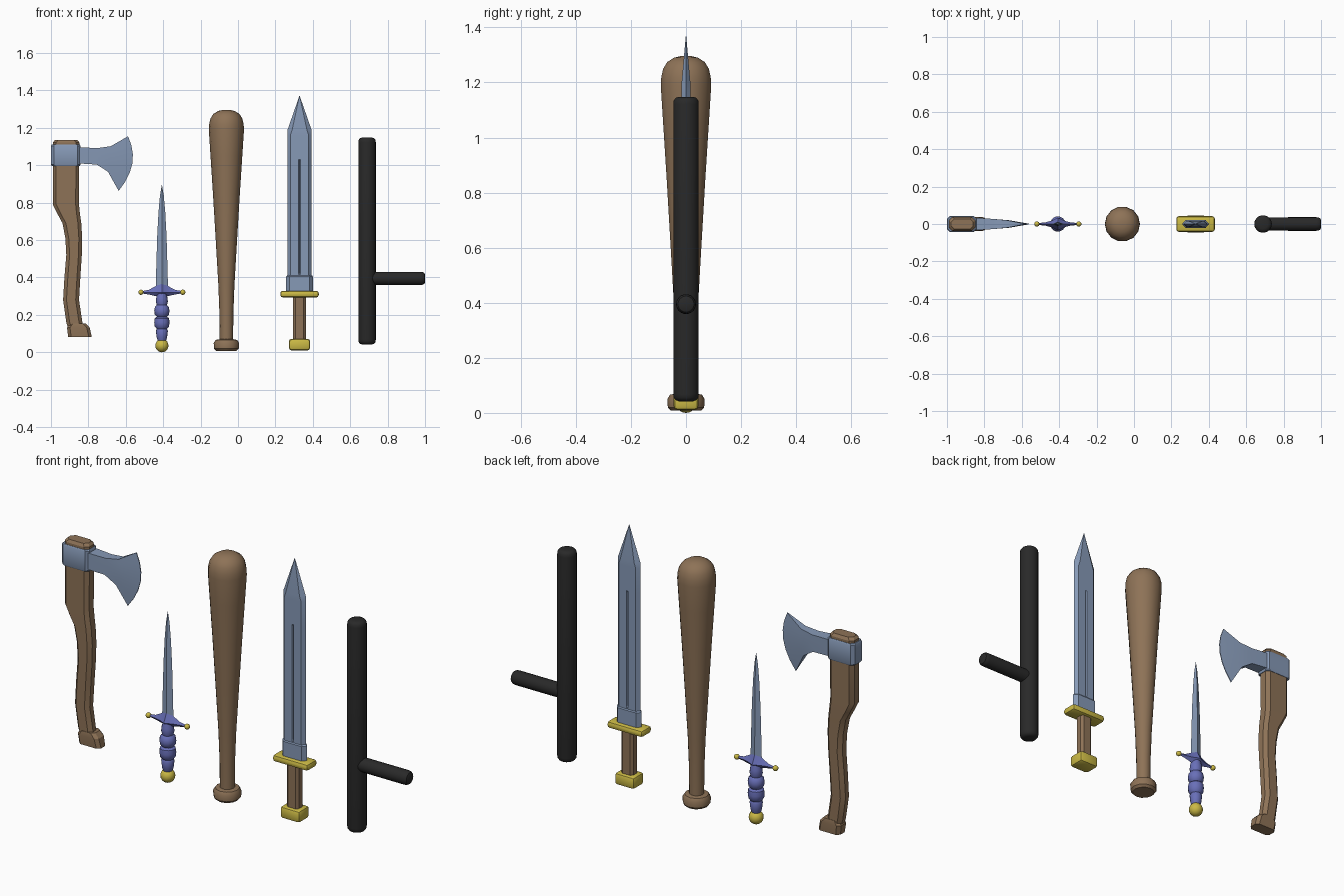
import bpy, bmesh, math
from mathutils import Vector

if "Cube" in bpy.data.objects:
    bpy.data.objects.remove(bpy.data.objects["Cube"])


def material(name, rgb):
    m = bpy.data.materials.new(name)
    m.diffuse_color = (*rgb, 1)
    m.use_nodes = True
    m.node_tree.nodes["Principled BSDF"].inputs["Base Color"].default_value = m.diffuse_color
    return m


WOOD = material("wood", (0.27, 0.17, 0.095))
STEEL = material("steel", (0.24, 0.32, 0.47))
GOLD = material("gold", (0.60, 0.49, 0.06))
BLUE = material("blue", (0.14, 0.16, 0.48))
BLACK = material("black", (0.022, 0.022, 0.022))


def finish(name, bm, mat, angle=35):
    bmesh.ops.remove_doubles(bm, verts=bm.verts, dist=1e-5)
    bmesh.ops.recalc_face_normals(bm, faces=bm.faces)
    me = bpy.data.meshes.new(name)
    bm.to_mesh(me)
    bm.free()
    me.materials.append(mat)
    me.shade_smooth()
    me.set_sharp_from_angle(angle=math.radians(angle))
    ob = bpy.data.objects.new(name, me)
    bpy.context.collection.objects.link(ob)
    return ob


def loft(name, rings, mat, angle=35):
    """Skin a list of equal-sized point rings and cap both ends."""
    bm = bmesh.new()
    vs = [[bm.verts.new(p) for p in r] for r in rings]
    n = len(vs[0])
    for a, b in zip(vs, vs[1:]):
        for i in range(n):
            j = (i + 1) % n
            bm.faces.new((a[i], a[j], b[j], b[i]))
    bm.faces.new(vs[0])
    bm.faces.new(vs[-1])
    return finish(name, bm, mat, angle)


def lathe(name, origin, profile, mat, n=16, axis='Z', angle=35):
    """Profile of (radius, height) turned round z or x."""
    o = Vector(origin)
    rings = []
    for r, h in profile:
        ring = []
        for k in range(n):
            a = 2 * math.pi * k / n
            c, s = r * math.cos(a), r * math.sin(a)
            ring.append(o + (Vector((c, s, h)) if axis == 'Z' else Vector((h, c, s))))
        rings.append(ring)
    return loft(name, rings, mat, angle)


def octagon(xl, xr, hy, z, c):
    return [(xl + c, -hy, z), (xr - c, -hy, z), (xr, -hy + c, z), (xr, hy - c, z),
            (xr - c, hy, z), (xl + c, hy, z), (xl, hy - c, z), (xl, -hy + c, z)]


def block(name, cx, hx, hy, z0, z1, bevel, mat):
    """Box with rounded edges."""
    bm = bmesh.new()
    bmesh.ops.create_cube(bm, size=1)
    for v in bm.verts:
        v.co = (cx + v.co.x * 2 * hx, v.co.y * 2 * hy, (z0 + z1) / 2 + v.co.z * (z1 - z0))
    bmesh.ops.bevel(bm, geom=bm.edges[:], offset=bevel, segments=2, profile=0.5, affect='EDGES')
    return finish(name, bm, mat)


def ball(name, pos, r, mat):
    bm = bmesh.new()
    bmesh.ops.create_uvsphere(bm, u_segments=14, v_segments=10, radius=r)
    bmesh.ops.translate(bm, verts=bm.verts, vec=pos)
    return finish(name, bm, mat)


# Axe: curved handle, end knob, collar and wedge blade
HANDLE = [(0.12, -0.905, -0.825, 0.031), (0.16, -0.918, -0.832, 0.031),
          (0.28, -0.935, -0.85, 0.032), (0.40, -0.928, -0.843, 0.033),
          (0.52, -0.918, -0.835, 0.034), (0.61, -0.923, -0.833, 0.035),
          (0.69, -0.938, -0.838, 0.036), (0.74, -0.965, -0.845, 0.037),
          (0.79, -0.99, -0.85, 0.037), (1.122, -0.99, -0.848, 0.037),
          (1.136, -0.978, -0.86, 0.028)]
loft("axe_handle", [octagon(l, r, h, z, 0.018) for z, l, r, h in HANDLE], WOOD, 30)
KNOB = [(0.083, -0.908, -0.782, 0.033), (0.132, -0.914, -0.793, 0.037),
        (0.155, -0.898, -0.815, 0.033)]
loft("axe_handle_knob", [octagon(l, r, h, z, 0.016) for z, l, r, h in KNOB], WOOD, 25)
COLLAR = [(0.997, 0.004), (1.003, 0), (1.104, 0), (1.11, 0.004)]
loft("axe_collar", [octagon(-1.0 + i, -0.842 - i, 0.043 - i, z, 0.015) for z, i in COLLAR], STEEL)
# (top x, top z, bottom x, bottom z, edge bulge, half thickness)
BLADE = [(-0.855, 1.096, -0.855, 1.010, 0, 0.034), (-0.75, 1.092, -0.755, 1.004, 0, 0.027),
         (-0.68, 1.102, -0.695, 0.965, 0.018, 0.020), (-0.588, 1.155, -0.638, 0.863, 0.048, 0.002)]
rings = []
for tx, tz, bx, bz, bulge, hy in BLADE:
    side = []
    for k in range(7):
        t = k / 6
        side.append((tx + (bx - tx) * t + bulge * 4 * t * (1 - t), tz + (bz - tz) * t))
    rings.append([(x, -hy, z) for x, z in side] + [(x, hy, z) for x, z in side[::-1]])
loft("axe_blade", rings, STEEL, 30)

# Dagger
DX = -0.407
ball("dagger_pommel", (DX, 0, 0.036), 0.036, GOLD)
GRIP = [(0.022, 0.062), (0.028, 0.08), (0.032, 0.115), (0.027, 0.125), (0.038, 0.138),
        (0.041, 0.16), (0.038, 0.182), (0.027, 0.19), (0.038, 0.202), (0.041, 0.222),
        (0.037, 0.242), (0.027, 0.252), (0.032, 0.27), (0.030, 0.29), (0.024, 0.315)]
lathe("dagger_grip", (DX, 0, 0), GRIP, BLUE, 14)
GUARD = [(0.112, 0.316, 0.326, 0.005), (0.07, 0.309, 0.334, 0.008), (0.035, 0.301, 0.353, 0.017),
         (0.015, 0.296, 0.374, 0.027)]
stations = [(-d, *r) for d, *r in GUARD] + [(0, 0.294, 0.392, 0.034)] + GUARD[::-1]
loft("dagger_guard", [[(DX + d, 0, lo), (DX + d, -h, 0.321), (DX + d, 0, hi), (DX + d, h, 0.321)]
                      for d, lo, hi, h in stations], BLUE, 25)
for s in (-1, 1):
    ball("dagger_guard_ball", (DX + s * 0.112, 0, 0.321), 0.014, GOLD)
DBLADE = [(0.33, 0.033, 0.013), (0.45, 0.030, 0.012), (0.62, 0.025, 0.011),
          (0.75, 0.018, 0.009), (0.84, 0.010, 0.005), (0.895, 0.0005, 0.0005)]
loft("dagger_blade", [[(DX - w, 0, z), (DX, -h, z), (DX + w, 0, z), (DX, h, z)]
                      for z, w, h in DBLADE], STEEL, 25)

# Bat
lathe("bat_knob", (-0.062, 0, 0), [(0.055, 0.008), (0.066, 0.02), (0.068, 0.05), (0.058, 0.066),
                                   (0.036, 0.07)], WOOD, 12)
BAT = [(0.036, 0.06), (0.037, 0.2), (0.043, 0.36), (0.057, 0.6), (0.072, 0.85), (0.085, 1.05),
       (0.094, 1.19), (0.092, 1.22), (0.085, 1.25), (0.070, 1.274), (0.045, 1.29), (0.018, 1.296)]
lathe("bat_body", (-0.062, 0, 0), BAT, WOOD, 14, angle=50)

# Sword
SX = 0.329
block("sword_pommel", SX, 0.057, 0.045, 0.01, 0.072, 0.015, GOLD)
loft("sword_grip", [octagon(SX - 0.034, SX + 0.034, 0.026, z, 0.012) for z in (0.06, 0.30)], WOOD, 25)
block("sword_guard", SX, 0.103, 0.042, 0.293, 0.329, 0.014, GOLD)


def blade_ring(z, w, flat, h, groove):
    """Hexagonal blade section with a narrow centre groove on both faces."""
    half = [(-w, 0), (-flat, -h), (-0.1 * flat, -h), (0, -h + groove), (0.1 * flat, -h), (flat, -h)]
    return [(SX + s * x, s * y, z) for s in (1, -1) for x, y in half]


loft("sword_blade_base", [blade_ring(z, w, w - 0.018, h, 0) for z, w, h in
                          ((0.32, 0.072, 0.021), (0.405, 0.072, 0.021), (0.412, 0.066, 0.016))],
     STEEL, 15)
SBLADE = [(0.40, 0.065, 0.049, 0.017, 0), (0.415, 0.065, 0.049, 0.017, 0),
          (0.425, 0.065, 0.049, 0.017, 0.009), (1.02, 0.065, 0.049, 0.017, 0.009),
          (1.03, 0.065, 0.049, 0.017, 0), (1.16, 0.065, 0.049, 0.017, 0),
          (1.187, 0.065, 0.040, 0.017, 0), (1.372, 0.0005, 0.0003, 0.0005, 0)]
loft("sword_blade", [blade_ring(*s) for s in SBLADE], STEEL, 15)

# Side-handle baton
BX = 0.69
END = [(0.026, 0), (0.038, 0.004), (0.045, 0.013), (0.047, 0.026)]
lathe("baton_shaft", (BX, 0, 0), [(r, 0.042 + h) for r, h in END] +
      [(r, 1.148 - h) for r, h in END[::-1]], BLACK, 18)
lathe("baton_side_handle", (BX, 0, 0.395), [(0.036, 0)] +
      [(r * 0.77, 0.31 - h) for r, h in END[::-1]], BLACK, 18, 'X')
